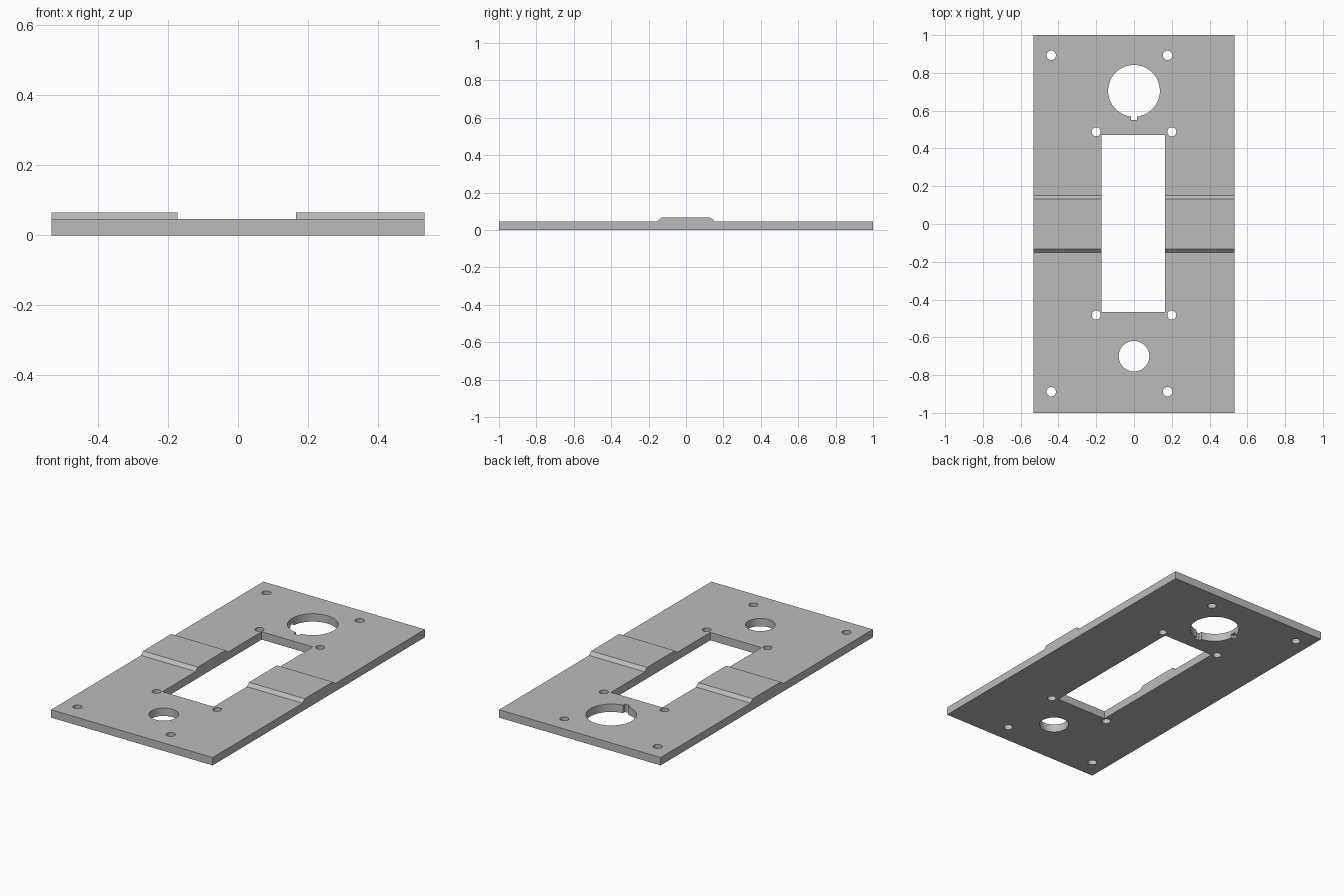
import bpy
import bmesh

cube = bpy.data.objects.get("Cube")
if cube:
    bpy.data.objects.remove(cube, do_unlink=True)

HALF_W, THICK, TOP = 0.533, 0.047, 0.066

grey = bpy.data.materials.new("plain grey")
grey.use_nodes = True
colour = (0.5, 0.5, 0.5, 1)
grey.diffuse_color = colour
grey.node_tree.nodes["Principled BSDF"].inputs["Base Color"].default_value = colour


def add_object(name, bm):
    bmesh.ops.recalc_face_normals(bm, faces=bm.faces)
    mesh = bpy.data.meshes.new(name)
    bm.to_mesh(mesh)
    bm.free()
    obj = bpy.data.objects.new(name, mesh)
    bpy.context.collection.objects.link(obj)
    mesh.materials.append(grey)
    return obj


def extrude_profile(name, points, offset):
    bm = bmesh.new()
    face = bm.faces.new([bm.verts.new(p) for p in points])
    new = bmesh.ops.extrude_face_region(bm, geom=[face])["geom"]
    verts = [v for v in new if isinstance(v, bmesh.types.BMVert)]
    bmesh.ops.translate(bm, verts=verts, vec=offset)
    return add_object(name, bm)


def cut(cutter):
    mod = plate.modifiers.new(cutter.name, "BOOLEAN")
    mod.operation = "DIFFERENCE"
    mod.solver = "EXACT"
    mod.object = cutter
    bpy.context.view_layer.objects.active = plate
    bpy.ops.object.modifier_apply(modifier=mod.name)
    bpy.data.objects.remove(cutter, do_unlink=True)


def cut_box(name, x0, x1, y0, y1, z0=-0.1, z1=0.2):
    corners = [(x0, y0, z0), (x1, y0, z0), (x1, y1, z0), (x0, y1, z0)]
    cut(extrude_profile(name, corners, (0, 0, z1 - z0)))


def cut_hole(name, x, y, radius, sides):
    bm = bmesh.new()
    bmesh.ops.create_cone(bm, cap_ends=True, segments=sides, radius1=radius,
                          radius2=radius, depth=0.4)
    bmesh.ops.translate(bm, verts=bm.verts, vec=(x, y, 0))
    cut(add_object(name, bm))


# Plate with a raised, bevelled band across the middle
side = [(-1, 0), (1, 0), (1, THICK), (0.152, THICK), (0.132, TOP),
        (-0.132, TOP), (-0.152, THICK), (-1, THICK)]
plate = extrude_profile("mounting_plate", [(-HALF_W, y, z) for y, z in side],
                        (2 * HALF_W, 0, 0))

# Central slot
cut_box("slot", -0.173, 0.165, -0.465, 0.47)

# Large hole with a through notch and a blind notch underneath
cut_hole("large_hole", 0, 0.705, 0.137, 64)
cut_box("key_notch", -0.017, 0.017, 0.55, 0.65)
cut_box("blind_notch", -0.155, -0.1, 0.688, 0.722, -0.1, 0.022)

# Small hole
cut_hole("small_hole", 0, -0.7, 0.081, 48)

# Screw holes at the ends and at the slot corners
for x in (-0.438, 0.178):
    for y in (-0.888, 0.893):
        cut_hole("end_screw_hole", x, y, 0.025, 32)
for x in (-0.2, 0.2):
    for y in (-0.482, 0.488):
        cut_hole("slot_screw_hole", x, y, 0.024, 32)

# Smooth hole walls, sharp edges
bpy.ops.object.select_all(action="DESELECT")
plate.select_set(True)
bpy.context.view_layer.objects.active = plate
bpy.ops.object.shade_smooth_by_angle()
